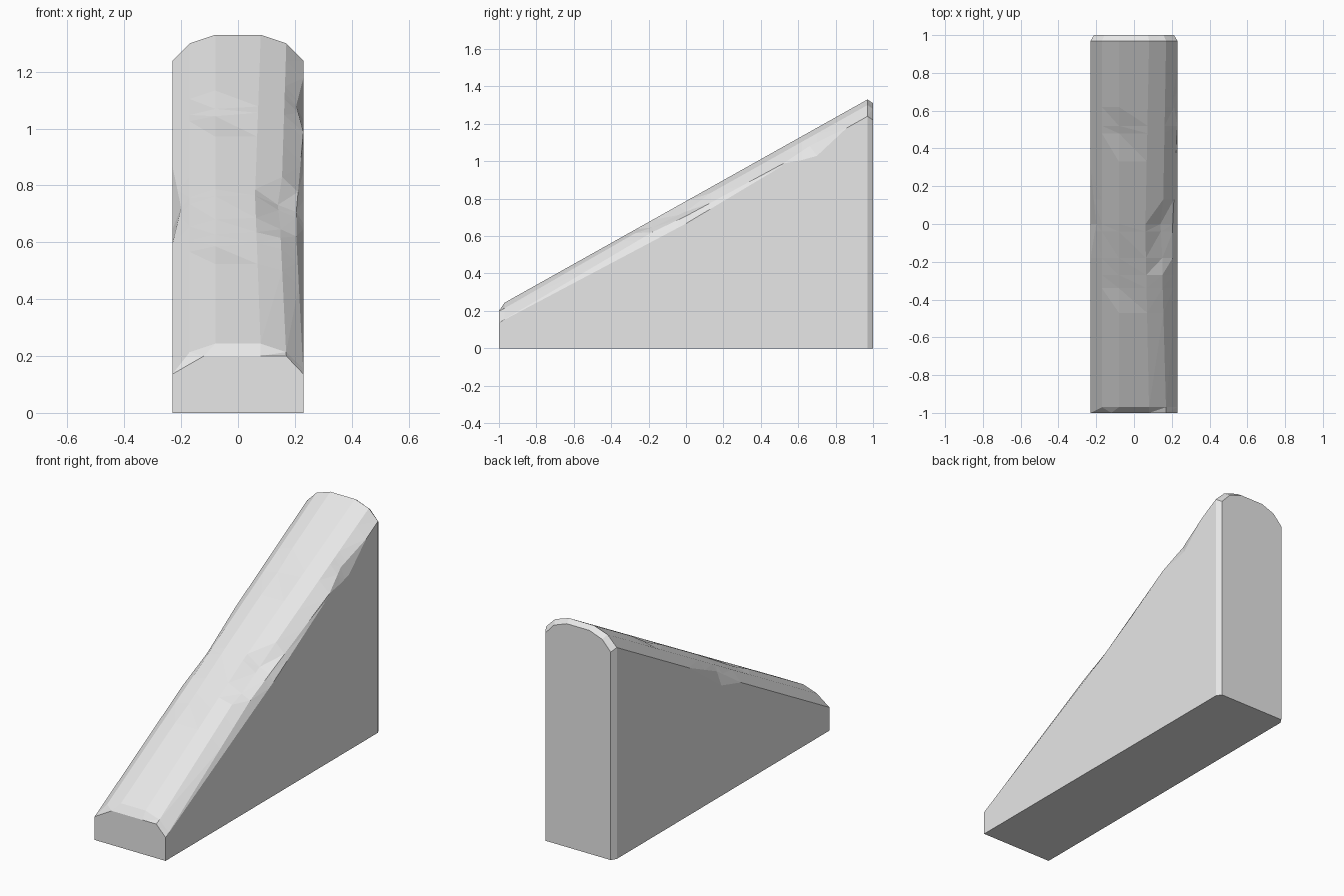
import bpy
import bmesh

cube = bpy.data.objects.get("Cube")
if cube:
    bpy.data.objects.remove(cube, do_unlink=True)

SLOPE = 0.56
FRONT, BACK = -1.0, 0.97
BEVEL = 0.03

# Each rail runs up the ramp: x, height at the back, worn spots as (y, x, drop)
rails = [
    (-0.23, 1.24, [(-0.18, -0.23, 0), (0, -0.23, 0.05), (0.3, -0.23, 0)]),
    (-0.23, 1.24, [(-0.18, -0.23, 0), (0, -0.2, -0.025), (0.3, -0.23, 0)]),
    (-0.17, 1.3, []),
    (-0.08, 1.33, [(-0.47, -0.08, 0), (-0.34, -0.08, 0.01), (0, -0.08, 0),
                   (0.33, -0.08, 0), (0.48, -0.08, 0.012), (0.62, -0.08, 0)]),
    (0.08, 1.33, [(-0.04, 0.06, 0)]),
    (0.17, 1.3, [(-0.27, 0.15, -0.01), (-0.18, 0.15, 0.01),
                 (0, 0.14, 0.025), (0.13, 0.155, 0)]),
    (0.23, 1.24, [(-0.18, 0.205, -0.025), (0, 0.205, -0.01), (0.52, 0.23, 0),
                  (0.66, 0.205, -0.015), (0.86, 0.23, 0)]),
    (0.23, 1.24, [(0, 0.23, 0.03), (0.52, 0.23, 0.01),
                  (0.7, 0.23, 0.06), (0.86, 0.23, 0)]),
]


def rail_point(rail, y):
    """Point on a worn rail at the given depth."""
    x, top, worn = rail
    keys = [(FRONT, x, 0)] + worn + [(BACK, x, 0)]
    for a, b in zip(keys, keys[1:]):
        if a[0] <= y <= b[0]:
            t = (y - a[0]) / (b[0] - a[0])
            px = a[1] + t * (b[1] - a[1])
            drop = a[2] + t * (b[2] - a[2])
            return px, y, top + SLOPE * (y - BACK) - drop


def section(y):
    pts = [rail_point(r, y) for r in rails]
    return [(pts[0][0], y, 0)] + pts + [(pts[-1][0], y, 0)]


# Cross-sections wherever a rail bends
stations = {FRONT, FRONT + BEVEL, BACK}
stations.update(key[0] for r in rails for key in r[2])
sections = [section(y) for y in sorted(stations)]

# Front lip is cut flat along its upper edge
lip = 0.2
sections[0] = [(-0.12 if i == 3 else x, y, lip if 3 <= i <= 6 else z)
               for i, (x, y, z) in enumerate(sections[0])]

# Chamfered rim around the back
sections.append([(x * 0.92, BACK + BEVEL, max(z - 0.02, 0))
                 for x, y, z in sections[-1]])

# Skin the sections and close both ends
bm = bmesh.new()
rings = [[bm.verts.new(p) for p in s] for s in sections]
for a, b in zip(rings, rings[1:]):
    for i in range(len(a)):
        j = (i + 1) % len(a)
        bm.faces.new((a[i], a[j], b[j], b[i]))
bm.faces.new(rings[0])
bm.faces.new(rings[-1])
bmesh.ops.remove_doubles(bm, verts=bm.verts, dist=0.0005)
bmesh.ops.triangulate(bm, faces=bm.faces)
bmesh.ops.recalc_face_normals(bm, faces=bm.faces)

mesh = bpy.data.meshes.new("stone_ramp")
bm.to_mesh(mesh)
bm.free()
ramp = bpy.data.objects.new("stone_ramp", mesh)
bpy.context.collection.objects.link(ramp)

# Plain stone colour
stone = bpy.data.materials.new("light_grey_stone")
stone.use_nodes = True
grey = (0.8, 0.8, 0.8, 1)
stone.diffuse_color = grey
stone.node_tree.nodes["Principled BSDF"].inputs["Base Color"].default_value = grey
mesh.materials.append(stone)
